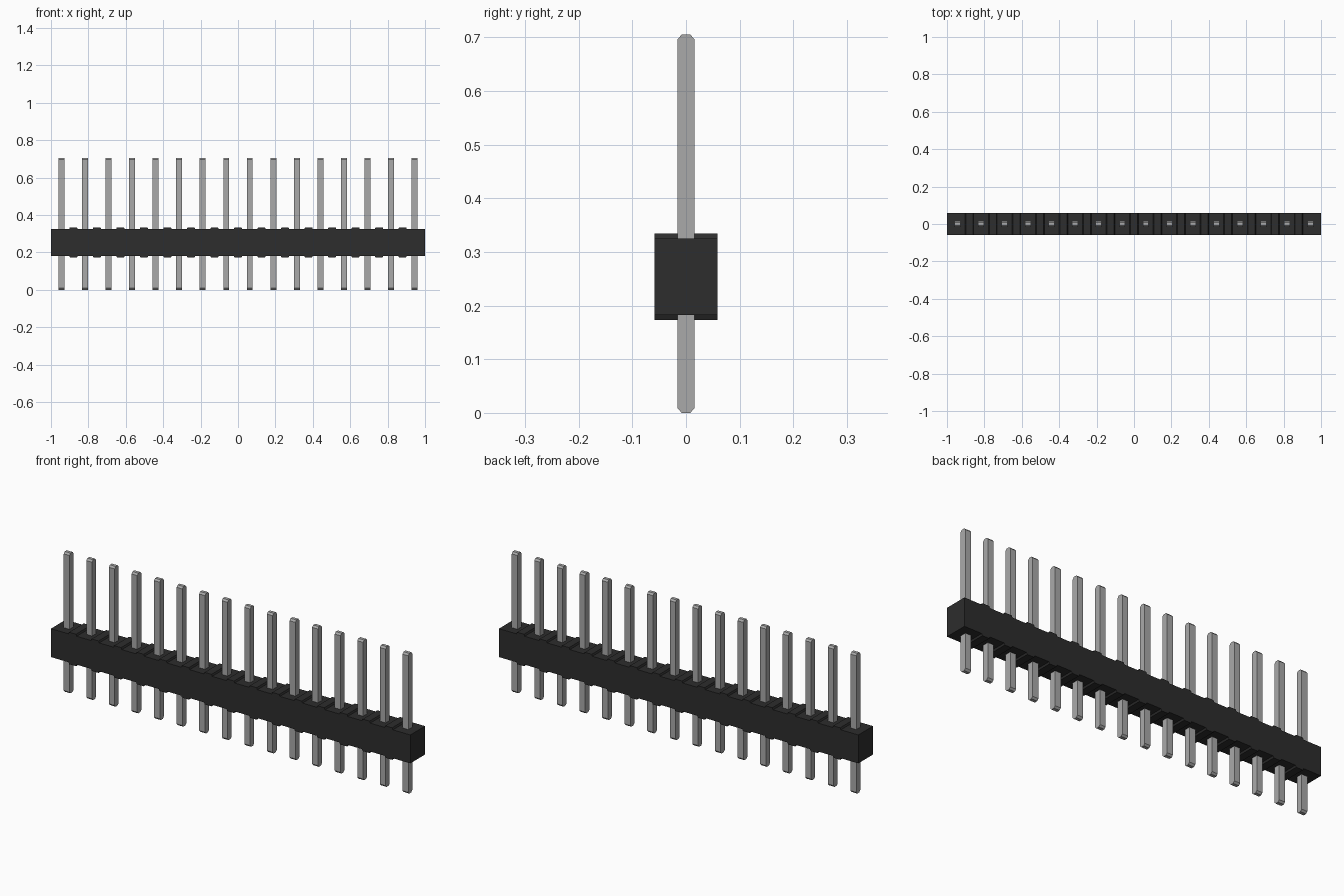
import bpy
import bmesh

cube = bpy.data.objects.get("Cube")
if cube:
    bpy.data.objects.remove(cube, do_unlink=True)

PINS = 16
PITCH = 0.1257
FIRST = -PITCH * (PINS - 1) / 2


def material(name, rgb):
    mat = bpy.data.materials.new(name)
    mat.use_nodes = True
    color = (*rgb, 1)
    mat.diffuse_color = color
    mat.node_tree.nodes["Principled BSDF"].inputs["Base Color"].default_value = color
    return mat


def extrude_profile(name, profile, direction, mat):
    """Extrude a closed 3D outline along a direction into a solid."""
    bm = bmesh.new()
    face = bm.faces.new([bm.verts.new(p) for p in profile])
    result = bmesh.ops.extrude_face_region(bm, geom=[face], use_keep_orig=True)
    moved = [g for g in result["geom"] if isinstance(g, bmesh.types.BMVert)]
    bmesh.ops.translate(bm, verts=moved, vec=direction)
    bmesh.ops.recalc_face_normals(bm, faces=bm.faces)
    mesh = bpy.data.meshes.new(name)
    bm.to_mesh(mesh)
    bm.free()
    mesh.materials.append(mat)
    obj = bpy.data.objects.new(name, mesh)
    bpy.context.collection.objects.link(obj)
    return obj


black = material("black plastic", (0.026, 0.026, 0.026))
metal = material("grey metal", (0.4, 0.4, 0.4))

# Housing: a strip with a low raised rib between neighbouring pins, top and bottom
LOW, HIGH, RIB = 0.182, 0.325, 0.009
DEPTH = 0.0585
edge = [(-1, 0)]
for i in range(PINS - 1):
    x = FIRST + (i + 0.5) * PITCH
    edge += [(x - 0.023, 0), (x - 0.019, RIB), (x + 0.019, RIB), (x + 0.023, 0)]
edge.append((1, 0))
outline = [(x, -DEPTH, LOW - h) for x, h in edge]
outline += [(x, -DEPTH, HIGH + h) for x, h in reversed(edge)]
extrude_profile("housing", outline, (0, 2 * DEPTH, 0), black)

# Pins: square bars with ends bevelled at front and back
HALF, TIP, TOP, BEVEL = 0.016, 0.008, 0.705, 0.009
right = [(TIP, 0), (HALF, BEVEL), (HALF, TOP - BEVEL), (TIP, TOP)]
side = right + [(-y, z) for y, z in reversed(right)]
first_pin = extrude_profile("pin_1", [(-HALF, y, z) for y, z in side],
                            (2 * HALF, 0, 0), metal)
first_pin.location.x = FIRST
for i in range(1, PINS):
    pin = bpy.data.objects.new(f"pin_{i + 1}", first_pin.data)
    pin.location.x = FIRST + i * PITCH
    bpy.context.collection.objects.link(pin)
